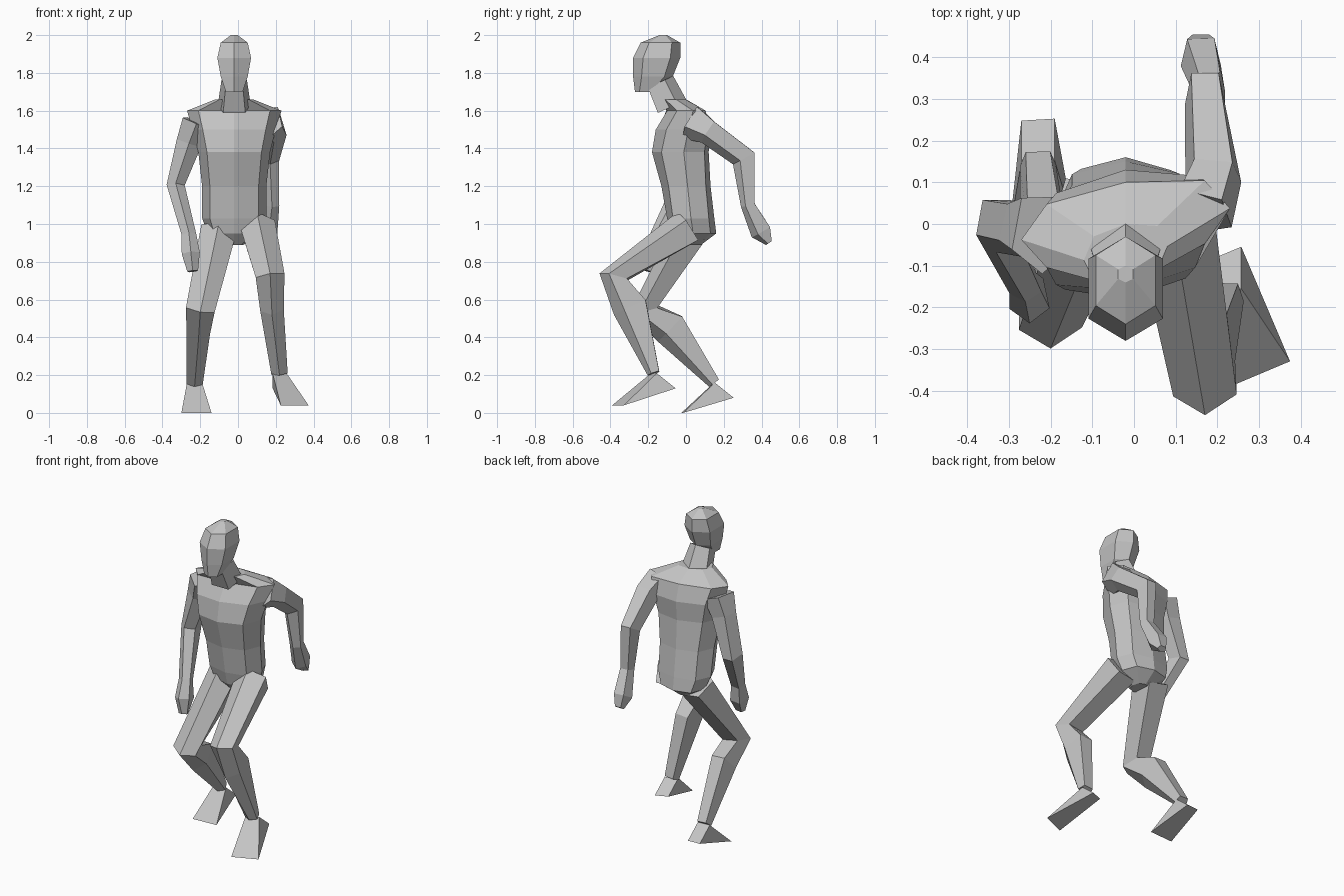
import bpy
import bmesh
from math import copysign, cos, sin, tau
from mathutils import Vector

default = bpy.data.objects.get("Cube")
if default:
    bpy.data.objects.remove(default, do_unlink=True)

# One plain grey for the whole figure
grey = bpy.data.materials.new("plain grey")
grey.use_nodes = True
shade = .55
colour = (shade, shade, shade, 1)
grey.diffuse_color = colour
grey.node_tree.nodes["Principled BSDF"].inputs["Base Color"].default_value = colour

RIGHTWARD = Vector((1, 0, 0))
BACKWARD = Vector((0, 1, 0))
UPWARD = Vector((0, 0, 1))
MIDDLE = -.02  # the trunk and head stand slightly off centre


def finish(name, bm):
    """Turn the bmesh into a flat-shaded object."""
    bmesh.ops.recalc_face_normals(bm, faces=bm.faces)
    mesh = bpy.data.meshes.new(name)
    bm.to_mesh(mesh)
    bm.free()
    mesh.materials.append(grey)
    obj = bpy.data.objects.new(name, mesh)
    bpy.context.scene.collection.objects.link(obj)


def squarish(value):
    """Push a circle coordinate outwards for a boxier section."""
    return copysign(abs(value) ** .8, value)


def ring(sides, centre, side, depth):
    """Polygon with one corner at the front of the section."""
    angles = [tau * i / sides for i in range(sides)]
    return [centre + side * squarish(sin(a)) - depth * squarish(cos(a)) for a in angles]


def skin(name, rings):
    """Join a row of equal polygons and close both ends."""
    bm = bmesh.new()
    loops = [[bm.verts.new(point) for point in points] for points in rings]
    for low, high in zip(loops, loops[1:]):
        for i in range(len(low)):
            bm.faces.new((low[i - 1], low[i], high[i], high[i - 1]))
    bm.faces.new(loops[0])
    bm.faces.new(loops[-1])
    finish(name, bm)


def stack(name, sides, levels, twist):
    """Level rings, each given as height, front, back and half width."""
    rings = []
    for height, front, back, width in levels:
        centre = Vector((MIDDLE, (front + back) / 2, height))
        side = RIGHTWARD * width + BACKWARD * width * twist * (height - 1)
        rings.append(ring(sides, centre, side, BACKWARD * (back - front) / 2))
    skin(name, rings)


def limb(name, joints, sizes):
    """Five-sided tube along the joints, mitred where it bends."""
    points = [Vector(joint) for joint in joints]
    steps = [(b - a).normalized() for a, b in zip(points, points[1:])]
    rings = []
    for point, (width, depth), before, after in zip(
            points, sizes, steps[:1] + steps, steps + steps[-1:]):
        along = (before + after).normalized()
        side = (RIGHTWARD - along * along.x).normalized()
        rings.append(ring(5, point, side * width, side.cross(along) * depth))
    skin(name, rings)


def foot(name, ankle, toe):
    """Wedge from a narrow ankle and heel to a wide toe edge."""
    ankle, toe = Vector(ankle), Vector(toe)
    across = (ankle - toe).cross(UPWARD).normalized()
    heel = ankle + BACKWARD * .1 - UPWARD * .08
    bm = bmesh.new()
    for point, width in ((ankle, .04), (heel, .04), (toe, .08)):
        for sign in (-1, 1):
            bm.verts.new(point + across * width * sign)
    bmesh.ops.convex_hull(bm, input=bm.verts)
    finish(name, bm)


# Trunk, twisting upwards so the right shoulder comes forward
stack("torso", 8, [
    (.89, -.03, .08, .05),
    (.95, -.08, .16, .14),
    (1.03, -.1, .15, .17),
    (1.2, -.13, .13, .17),
    (1.38, -.18, .12, .19),
    (1.5, -.16, .13, .22),
    (1.6, -.1, .1, .25),
    (1.66, -.14, 0, .1),
], twist=.25)

limb("neck", [(MIDDLE, -.08, 1.62), (MIDDLE, -.14, 1.75)], [(.09, .09), (.07, .08)])

stack("head", 6, [
    (1.7, -.27, -.16, .05),
    (1.78, -.28, -.07, .08),
    (1.88, -.28, -.03, .1),
    (1.96, -.24, -.03, .08),
    (2, -.14, -.1, .02),
], twist=0)

# Arms from shoulder, upper arm, elbow, wrist and palm to fingertips
arm_sizes = [(.08, .1), (.07, .07), (.05, .07), (.04, .04), (.05, .06), (.03, .02)]
limb("left_arm", [
    (.16, .03, 1.54), (.19, .12, 1.49), (.17, .31, 1.35), (.18, .33, 1.1),
    (.16, .4, .96), (.16, .44, .9),
], arm_sizes)
limb("right_arm", [
    (-.22, -.02, 1.54), (-.26, -.01, 1.43), (-.33, 0, 1.2), (-.26, -.15, .94),
    (-.25, -.18, .84), (-.24, -.2, .75),
], arm_sizes)

# Legs from hip, knee and calf to ankle, each with its foot
leg_sizes = [(.1, .1), (.08, .08), (.065, .1), (.045, .035)]
left_ankle = (.22, -.17, .21)
right_ankle = (-.23, .15, .16)
limb("left_leg", [
    (.1, .01, .98), (.17, -.38, .72), (.18, -.29, .56), left_ankle,
], leg_sizes)
limb("right_leg", [
    (-.1, .03, .96), (-.2, -.22, .55), (-.21, -.08, .45), right_ankle,
], leg_sizes)
foot("left_foot", left_ankle, (.3, -.36, .04))
foot("right_foot", right_ankle, (-.22, -.02, 0))
